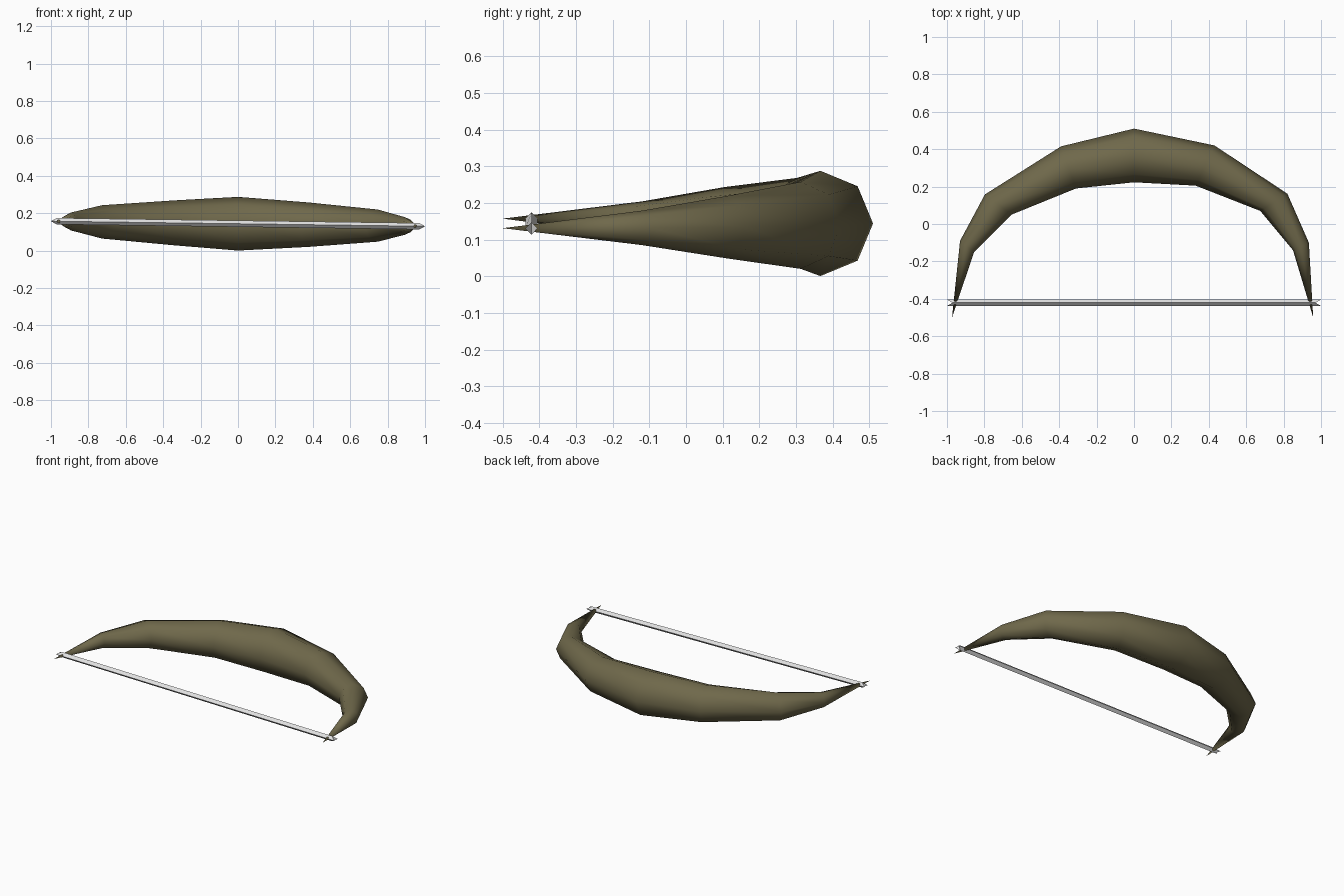
import bpy, bmesh, math
from mathutils import Vector

if "Cube" in bpy.data.objects:
    bpy.data.objects.remove(bpy.data.objects["Cube"])


def material(name, color):
    m = bpy.data.materials.new(name)
    m.diffuse_color = (*color, 1)
    m.use_nodes = True
    m.node_tree.nodes["Principled BSDF"].inputs["Base Color"].default_value = m.diffuse_color
    return m


def make_object(name, bm, mat, smooth):
    bmesh.ops.recalc_face_normals(bm, faces=bm.faces)
    for f in bm.faces:
        f.smooth = smooth
    me = bpy.data.meshes.new(name)
    bm.to_mesh(me)
    bm.free()
    me.materials.append(mat)
    ob = bpy.data.objects.new(name, me)
    bpy.context.collection.objects.link(ob)
    return ob


def bridge(bm, a, b):
    n = len(a)
    for i in range(n):
        bm.faces.new((a[i], a[(i + 1) % n], b[(i + 1) % n], b[i]))


def height(x):
    # the whole bow leans slightly down towards +x
    return 0.144 - 0.0135 * x


olive = material("olive wood", (0.16, 0.14, 0.07))
white = material("pale string", (0.76, 0.76, 0.76))

# Bow limb: octagonal rings spanning outer/inner points, pointed at both tips
rings = [  # outer x, y, inner x, y
    (-0.93, -0.09, -0.855, -0.15),
    (-0.797, 0.158, -0.655, 0.05),
    (-0.39, 0.415, -0.31, 0.19),
    (0.0, 0.51, 0.0, 0.223),
    (0.43, 0.42, 0.33, 0.205),
    (0.82, 0.162, 0.675, 0.07),
    (0.935, -0.10, 0.85, -0.14),
]
bm = bmesh.new()
loops = []
for ox, oy, ix, iy in rings:
    cx = (ox + ix) / 2
    c = Vector((cx, (oy + iy) / 2, height(cx)))
    arm = Vector(((ox - ix) / 2, (oy - iy) / 2, 0))
    up = Vector((0, 0, arm.length))
    loops.append([bm.verts.new(c + arm * math.cos(k * math.pi / 4) + up * math.sin(k * math.pi / 4))
                  for k in range(8)])
for a, b in zip(loops, loops[1:]):
    bridge(bm, a, b)
for loop, x in ((loops[0], -0.973), (loops[-1], 0.958)):
    tip = bm.verts.new((x, -0.50, height(x)))
    for i in range(8):
        bm.faces.new((loop[i], loop[(i + 1) % 8], tip))
make_object("bow_limb", bm, olive, True)

# Bowstring: diamond section with notched ends
bm = bmesh.new()
ends = []
for s in (-1, 1):
    z = height(s)
    ends.append([bm.verts.new(p) for p in (
        (s, -0.405, z), (s * 0.97, -0.421, z + 0.017),
        (s, -0.438, z), (s * 0.97, -0.421, z - 0.017))])
bridge(bm, ends[0], ends[1])
for a, b, c, d in ends:
    bm.faces.new((b, c, d))
    bm.faces.new((b, d, a))
make_object("bowstring", bm, white, False)
